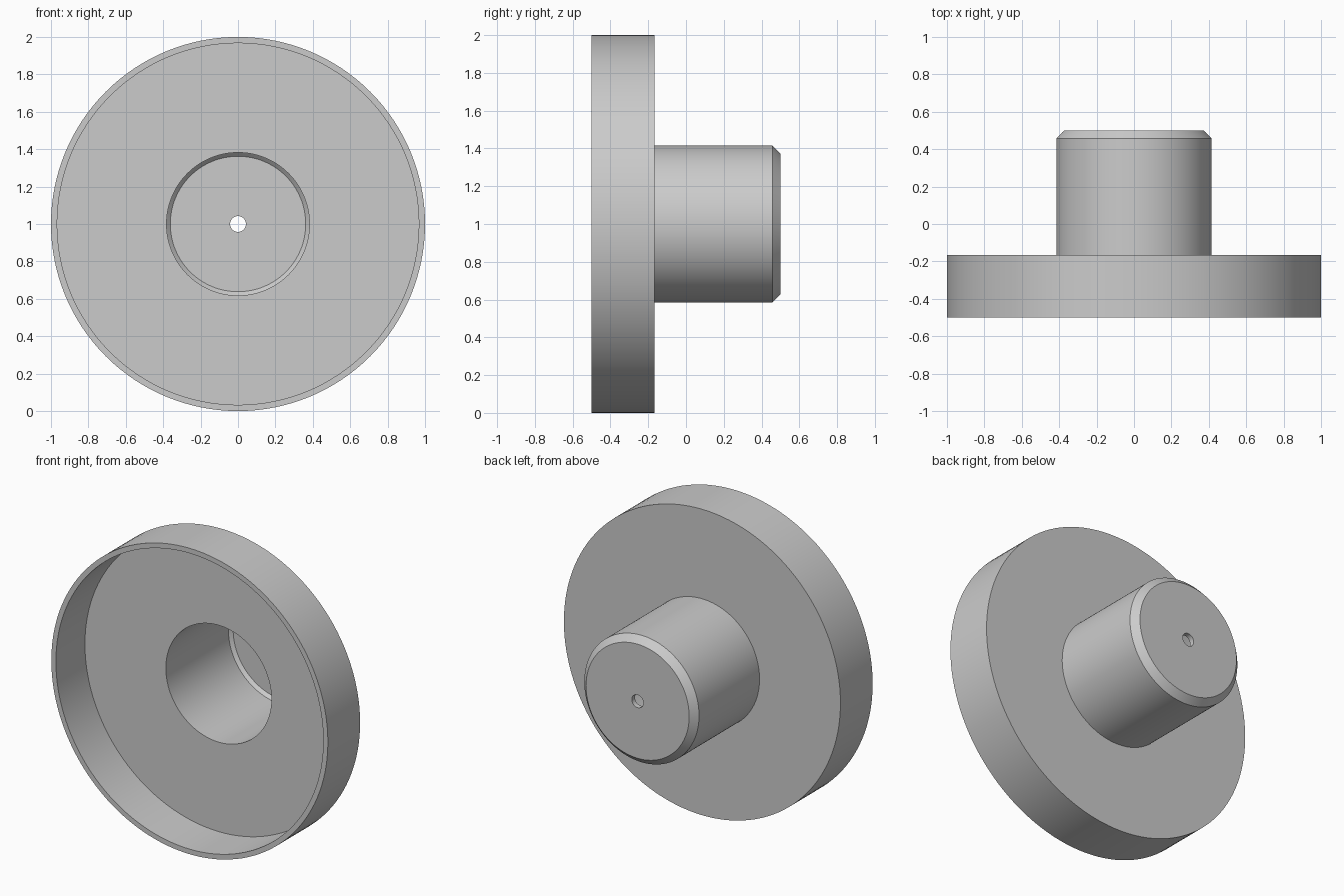
import bpy
import bmesh
from math import radians, tau
from mathutils import Vector

cube = bpy.data.objects.get("Cube")
if cube:
    bpy.data.objects.remove(cube, do_unlink=True)

SEGMENTS = 128
WALL = 0.033
FRONT, BACK = -0.5, 0.5
FLANGE_R, FLANGE_BACK = 1.0, -0.167
HUB_R, CHAMFER, HOLE_R = 0.415, 0.042, 0.042
INNER_CHAMFER = 0.02

# Plain grey metal
grey = bpy.data.materials.new("plain grey")
grey.use_nodes = True
grey.diffuse_color = (0.6, 0.6, 0.6, 1)
grey.node_tree.nodes["Principled BSDF"].inputs["Base Color"].default_value = (0.6, 0.6, 0.6, 1)


def revolve(name, profile, material):
    """Turn a closed (radius, y) profile around the y axis."""
    bm = bmesh.new()
    verts = [bm.verts.new((r, y, 0)) for r, y in profile]
    edges = [bm.edges.new((a, b)) for a, b in zip(verts, verts[1:] + verts[:1])]
    bmesh.ops.spin(bm, geom=verts + edges, cent=Vector(), axis=Vector((0, 1, 0)),
                   angle=tau, steps=SEGMENTS, use_merge=True)
    bmesh.ops.remove_doubles(bm, verts=bm.verts[:], dist=1e-5)
    bmesh.ops.recalc_face_normals(bm, faces=bm.faces[:])
    mesh = bpy.data.meshes.new(name)
    bm.to_mesh(mesh)
    bm.free()
    mesh.materials.append(material)
    obj = bpy.data.objects.new(name, mesh)
    bpy.context.collection.objects.link(obj)
    bpy.ops.object.select_all(action="DESELECT")
    obj.select_set(True)
    bpy.context.view_layer.objects.active = obj
    bpy.ops.object.shade_smooth_by_angle(angle=radians(30))
    return obj


bore = HUB_R - WALL
end = BACK - WALL

# Outer skin: flange rim, flange back, hub side, chamfer and end face
outside = [
    (FLANGE_R, FRONT), (FLANGE_R, FLANGE_BACK),
    (HUB_R, FLANGE_BACK), (HUB_R, BACK - CHAMFER),
    (HUB_R - CHAMFER, BACK), (HOLE_R, BACK),
]
# Inner skin: end wall, inner chamfer, bore, dish floor and dish wall
inside = [
    (HOLE_R, end), (bore - INNER_CHAMFER, end),
    (bore, end - INNER_CHAMFER), (bore, FLANGE_BACK - WALL),
    (FLANGE_R - WALL, FLANGE_BACK - WALL), (FLANGE_R - WALL, FRONT),
]

cap = revolve("flanged_hollow_cap", outside + inside, grey)
cap.location.z = FLANGE_R
